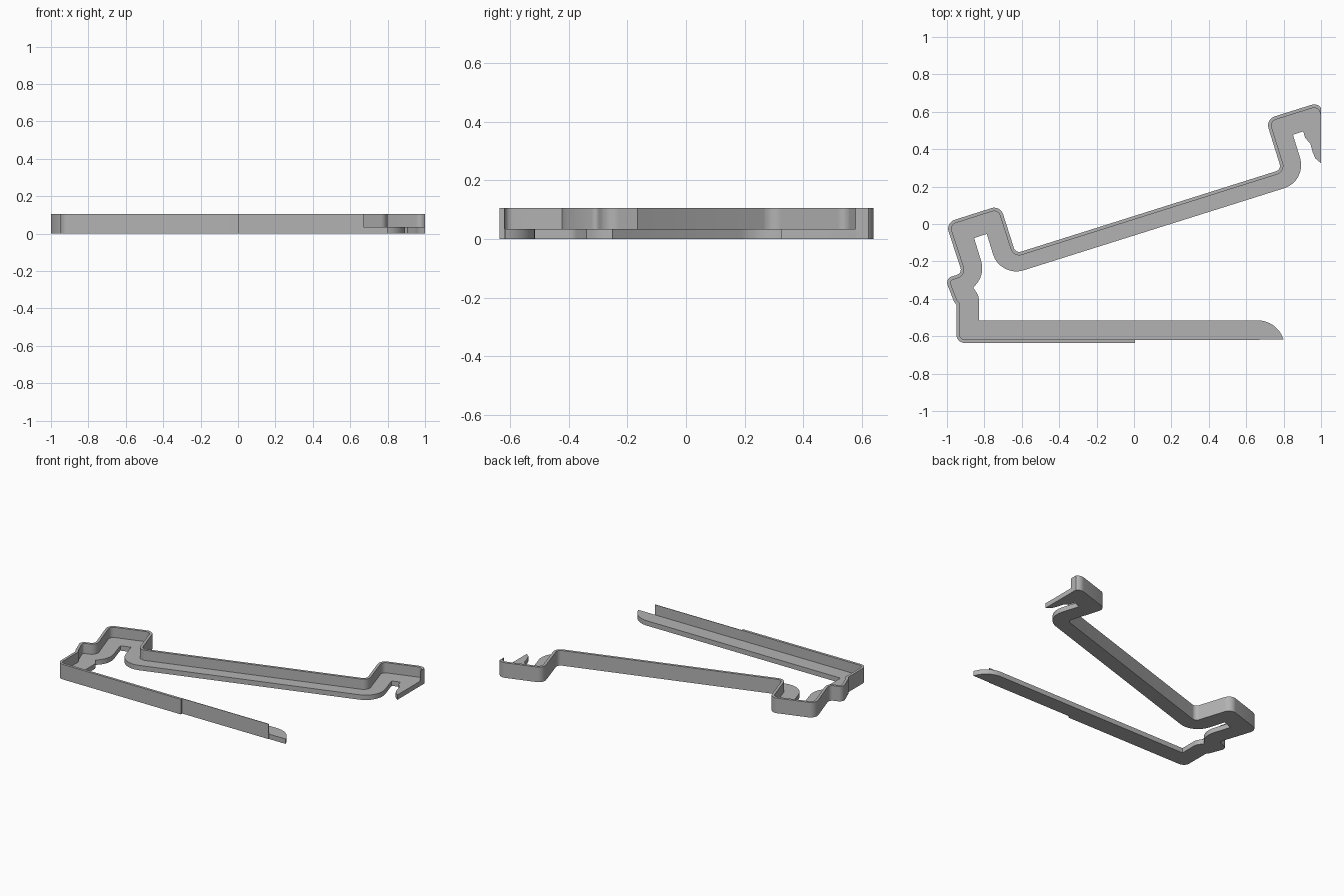
import bpy, bmesh, math
from mathutils import Vector

if "Cube" in bpy.data.objects:
    bpy.data.objects.remove(bpy.data.objects["Cube"])

HEIGHT, FLOOR, WALL = 0.105, 0.034, 0.018

mat = bpy.data.materials.new("plain_grey")
mat.diffuse_color = (0.45, 0.45, 0.45, 1)
mat.use_nodes = True
mat.node_tree.nodes["Principled BSDF"].inputs["Base Color"].default_value = mat.diffuse_color


def rounded(corners, steps=8):
    """Polyline through (x, y, radius) corners with filleted bends."""
    out = []
    for i, (x, y, r) in enumerate(corners):
        p = Vector((x, y))
        if r == 0 or i in (0, len(corners) - 1):
            out.append(p)
            continue
        a = (Vector(corners[i - 1][:2]) - p).normalized()
        b = (Vector(corners[i + 1][:2]) - p).normalized()
        half = a.angle(b) / 2
        centre = p + (a + b).normalized() * (r / math.sin(half))
        va = p + a * (r / math.tan(half)) - centre
        vb = p + b * (r / math.tan(half)) - centre
        for k in range(steps + 1):
            t = k / steps
            ang = va.angle(vb)
            out.append(centre + (va * math.sin((1 - t) * ang) + vb * math.sin(t * ang)) / math.sin(ang))
    return out


def offset_right(pts, d):
    """Parallel polyline on the right-hand side."""
    out = []
    for i, p in enumerate(pts):
        a = (p - pts[i - 1]).normalized() if i else None
        b = (pts[i + 1] - p).normalized() if i < len(pts) - 1 else None
        a, b = a or b, b or a
        na, nb = Vector((a.y, -a.x)), Vector((b.y, -b.x))
        m = (na + nb).normalized()
        out.append(p + m * (d / max(0.5, m.dot(na))))
    return out


def prism(name, outline, z0, z1, clip_x=None):
    """Extruded outline, optionally trimmed flat at clip_x."""
    bm = bmesh.new()
    face = bm.faces.new([bm.verts.new((p.x, p.y, z0)) for p in outline])
    ext = bmesh.ops.extrude_face_region(bm, geom=[face], use_keep_orig=True)
    for v in ext["geom"]:
        if isinstance(v, bmesh.types.BMVert):
            v.co.z = z1
    bmesh.ops.triangulate(bm, faces=[f for f in bm.faces if len(f.verts) > 4])
    if clip_x is not None:
        cut = bmesh.ops.bisect_plane(bm, geom=bm.verts[:] + bm.edges[:] + bm.faces[:],
                                     plane_co=(clip_x, 0, 0), plane_no=(1, 0, 0), clear_outer=True)
        edges = [e for e in cut["geom_cut"] if isinstance(e, bmesh.types.BMEdge)]
        bmesh.ops.holes_fill(bm, edges=edges, sides=0)
    bmesh.ops.recalc_face_normals(bm, faces=bm.faces[:])
    mesh = bpy.data.meshes.new(name)
    bm.to_mesh(mesh)
    bm.free()
    mesh.materials.append(mat)
    ob = bpy.data.objects.new(name, mesh)
    bpy.context.collection.objects.link(ob)
    bpy.ops.object.select_all(action='DESELECT')
    ob.select_set(True)
    bpy.context.view_layer.objects.active = ob
    bpy.ops.object.shade_smooth_by_angle(angle=math.radians(30))
    return ob


# Outer line of the upright rim, from the lower arm round to the upper hook
outer = rounded([
    (0.005, -0.636, 0), (-0.95, -0.636, 0.045), (-0.95, -0.43, 0), (-0.962, -0.416, 0),
    (-1.01, -0.292, 0.035), (-0.918, -0.263, 0.03), (-1.007, 0.007, 0.05),
    (-0.715, 0.1, 0.05), (-0.633, -0.157, 0.03), (0.788, 0.291, 0.03),
    (0.704, 0.56, 0.05), (0.996, 0.652, 0.05), (1.06, 0.444, 0)])
inner = offset_right(outer, WALL)

# Free edge of the flat flange, from the upper hook back to the lower arm tip
free_edge = rounded([
    (1.06, 0.29, 0), (1.0, 0.325, 0), (0.97, 0.35, 0), (0.955, 0.385, 0), (0.943, 0.43, 0),
    (0.915, 0.46, 0), (0.905, 0.495, 0), (0.85, 0.477, 0), (0.926, 0.23, 0.13),
    (-0.716, -0.287, 0.13), (-0.787, -0.053, 0), (-0.855, -0.075, 0),
    (-0.795, -0.27, 0.13), (-0.86, -0.34, 0), (-0.83, -0.385, 0.05),
    (-0.83, -0.515, 0), (0.76, -0.515, 0.145), (0.8, -0.618, 0)])

prism("rim_wall", outer + inner[::-1], 0, HEIGHT, 1.0)
prism("flange", inner + free_edge, 0, FLOOR, 1.0)

# Thin continuation of the rim along the free half of the lower arm
lip = [Vector(p) for p in ((0.005, -0.621), (0.67, -0.621), (0.67, -0.617), (0.005, -0.617))]
prism("thin_lip", lip, 0, HEIGHT)
